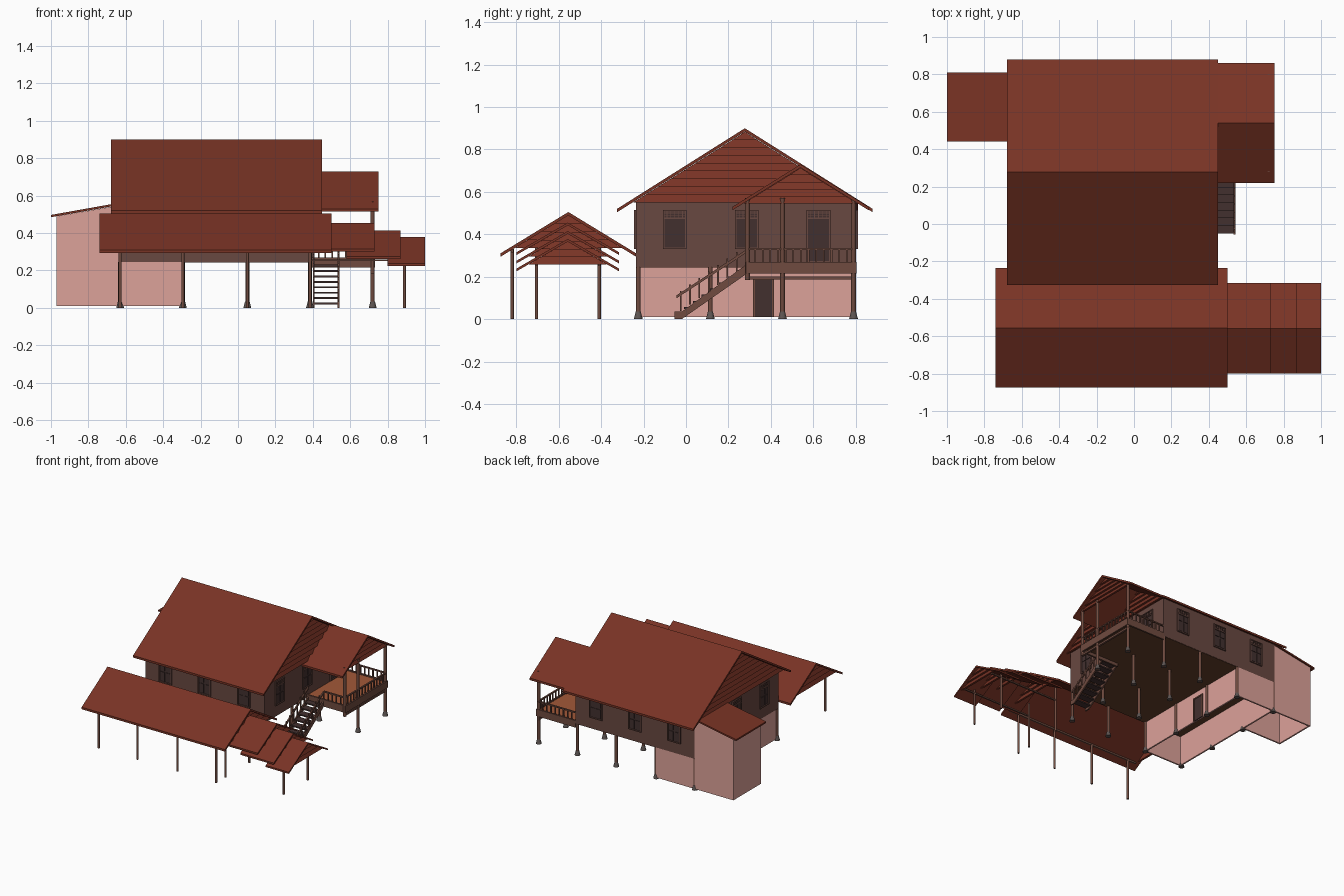
import bpy, bmesh, math
from mathutils import Matrix, Vector

if "Cube" in bpy.data.objects:
    bpy.data.objects.remove(bpy.data.objects["Cube"])


def mat(name, r, g, b):
    m = bpy.data.materials.new(name)
    m.diffuse_color = (r, g, b, 1)
    m.use_nodes = True
    m.node_tree.nodes["Principled BSDF"].inputs["Base Color"].default_value = m.diffuse_color
    return m


ROOF = mat("roof_red", .19, .033, .018)
WALL = mat("brown_wall", .14, .065, .052)
PINK = mat("pink_plaster", .72, .36, .32)
WOOD = mat("timber", .16, .07, .05)
DARK = mat("dark_joinery", .055, .03, .028)
DECK = mat("deck_orange", .36, .10, .04)
UNDER = mat("floor_brown", .13, .05, .025)
STONE = mat("footing_grey", .11, .09, .085)


def finish(bm, name, m):
    bmesh.ops.recalc_face_normals(bm, faces=bm.faces)
    me = bpy.data.meshes.new(name)
    bm.to_mesh(me)
    bm.free()
    me.materials.append(m)
    ob = bpy.data.objects.new(name, me)
    bpy.context.collection.objects.link(ob)
    return ob


def boxes(name, m, items, M=Matrix()):
    """Each item is (x0, x1, y0, y1, z0, z1)."""
    bm = bmesh.new()
    for x0, x1, y0, y1, z0, z1 in items:
        T = Matrix.Translation(((x0 + x1) / 2, (y0 + y1) / 2, (z0 + z1) / 2))
        S = Matrix.Diagonal((x1 - x0, y1 - y0, z1 - z0, 1))
        bmesh.ops.create_cube(bm, size=1, matrix=M @ T @ S)
    return finish(bm, name, m)


def prism(name, m, pts, a, b, axis="x"):
    """Extrude a profile: (y, z) along x, or (x, z) along y."""
    bm = bmesh.new()
    put = (lambda p, t: (t, p[0], p[1])) if axis == "x" else (lambda p, t: (p[0], t, p[1]))
    f = bm.faces.new([bm.verts.new(put(p, a)) for p in pts])
    ext = bmesh.ops.extrude_face_region(bm, geom=[f])
    d = Vector(put((0, 0), b - a))
    bmesh.ops.translate(bm, vec=d, verts=[v for v in ext["geom"] if isinstance(v, bmesh.types.BMVert)])
    return finish(bm, name, m)


def gable_roof(name, x0, x1, y0, y1, ridge, eave, t=.016):
    c = (y0 + y1) / 2
    prism(name, ROOF, [(c, ridge), (y0, eave), (y0, eave - t), (c, ridge - t), (y1, eave - t), (y1, eave)], x0, x1)


def lap_gable(name, x, side, yc, z0, ridge, slope, n):
    """Overlapping horizontal boards filling a gable end; side is +1 or -1."""
    bm = bmesh.new()
    h = (ridge - z0) / n
    for i in range(n):
        za, zb = z0 + i * h, z0 + (i + 1) * h
        wa, wb = (ridge - za) / slope, max((ridge - zb) / slope, .002)
        out, mid = x + side * .016, x
        v = [bm.verts.new(p) for p in ((out, yc - wa, za), (out, yc + wa, za), (mid, yc + wb, zb),
                                       (mid, yc - wb, zb), (mid, yc - wa, za), (mid, yc + wa, za))]
        for f in ((0, 1, 2, 3), (0, 4, 5, 1), (4, 3, 2, 5), (0, 3, 4), (1, 5, 2)):
            bm.faces.new([v[k] for k in f])
    finish(bm, name, ROOF)


def posts(name, spots, r=.011, footing=True):
    """Each spot is (x, y, z0, z1)."""
    bm, fm = bmesh.new(), bmesh.new()
    for x, y, a, b in spots:
        bmesh.ops.create_cone(bm, cap_ends=True, segments=12, radius1=r, radius2=r, depth=b - a,
                              matrix=Matrix.Translation((x, y, (a + b) / 2)))
        if footing:
            bmesh.ops.create_cone(fm, cap_ends=True, segments=12, radius1=.021, radius2=.012, depth=.035,
                                  matrix=Matrix.Translation((x, y, .0175)))
    finish(bm, name, WOOD)
    if footing:
        finish(fm, name + "_footings", STONE)
    else:
        fm.free()


# Main roof and its lapped gable ends
gable_roof("main_roof", -.68, .45, -.325, .88, .90, .52)
for s, x in ((1, .41), (-1, -.655)):
    lap_gable("main_gable", x, s, .2775, .55, .882, .63, 9)

# Porch roof
gable_roof("porch_roof", .40, .75, .22, .86, .73, .53)
lap_gable("porch_gable", .715, 1, .54, .545, .712, .62, 5)

# Upper storey walls and floor
X0, X1, Y0, Y1, ZF = -.635, .395, -.235, .80, .245
T = .012
boxes("upper_walls", WALL, [(X0, X1, Y0, Y0 + T, ZF, .56), (X0, X1, Y1 - T, Y1, ZF, .56),
                            (X0, X0 + T, Y0, Y1, ZF, .56), (X1 - T, X1, Y0, Y1, ZF, .56)])
boxes("upper_floor", UNDER, [(X0 + .002, X1 - .002, Y0 + .002, Y1 - .002, ZF - .002, ZF + .015)])

# Ground floor room and the tall annex, open underneath
boxes("ground_room_walls", PINK, [(-.295 - T, -.295, Y0, Y1, .01, ZF), (-.63, -.63 + T, Y0, Y1, .01, ZF),
                                  (-.63, -.295, Y0, Y0 + T, .01, ZF), (-.63, -.295, Y1 - T, Y1, .01, ZF)])
annex = [(-.97, .01), (-.635, .01), (-.635, .548), (-.97, .49)]
for y in (.46, Y1 - T):
    prism("annex_wall", PINK, annex, y, y + T, "y")
boxes("annex_end_wall", PINK, [(-.97, -.97 + T, .46, Y1, .01, .49)])
prism("annex_roof", ROOF, [(-1, .497), (-.635, .562), (-.635, .55), (-1, .485)], .44, .81, "y")
boxes("ground_door", DARK, [(-.3, -.289, .325, .405, .01, .185)])
boxes("ground_door_frame", WOOD, [(-.3, -.285, .315, .325, .01, .195), (-.3, -.285, .405, .415, .01, .195),
                                  (-.3, -.285, .315, .415, .185, .195)])

# House posts on a grid
GX, GY = (-.63, -.295, .05, .385), (-.225, .115, .455, .79)
posts("house_posts", [(x, y, 0, ZF) for x in GX for y in GY])
posts("porch_posts", [(.72, y, 0, .57) for y in (.455, .79)])
posts("porch_hung_post", [(.72, .29, .185, .57)], footing=False)


def opening(name, px, py, ang, w, z0, z1):
    """Window or door: frame, lattice transom, louvres and two shutters; local -y points outwards."""
    M = Matrix.Translation((px, py, 0)) @ Matrix.Rotation(ang, 4, "Z")
    h, zt = w / 2, z1 - .035
    boxes(name + "_panel", DARK, [(-h, h, -.003, .004, z0, z1)], M)
    f = .007
    frame = [(-h, -h + f, -.01, .002, z0, z1), (h - f, h, -.01, .002, z0, z1),
             (-h, h, -.01, .002, z0, z0 + f), (-h, h, -.01, .002, z1 - f, z1), (-h, h, -.01, .002, zt - f, zt)]
    n = 6
    frame += [(-h + w * i / n - .0015, -h + w * i / n + .0015, -.006, 0, zt, z1) for i in range(1, n)]
    frame += [(-h, h, -.006, 0, zt + d, zt + d + .003) for d in (.009, .019)]
    boxes(name + "_frame", WALL, frame, M)
    leaves = []
    for s in (-1, 1):
        a, b = sorted((s * .002, s * (h - f)))
        for za, zb in ((z0 + f, z0 + (zt - z0) * .55), (z0 + (zt - z0) * .6, zt - f - .003)):
            leaves.append((a + .004, b - .004, -.007, 0, za + .004, zb))
    boxes(name + "_shutters", DARK, leaves, M)


# Windows in every bay, door onto the porch
for x in (-.46, -.122, .218):
    opening("front_window", x, Y0, 0, .11, .33, .515)
    opening("back_window", x, Y1, math.pi, .11, .33, .515)
for y in (-.053, .287):
    opening("right_window", X1, y, math.pi / 2, .11, .33, .515)
    opening("left_window", X0, y, -math.pi / 2, .11, .33, .515)
opening("porch_door", X1, .625, math.pi / 2, .115, .268, .515)

# Porch deck, edge beams and railing
boxes("porch_deck", DECK, [(.395, .725, .29, .795, .25, .262)])
boxes("porch_underside", UNDER, [(.395, .725, .29, .795, .24, .25)])
boxes("porch_edge_beams", WOOD, [(.72, .733, .285, .803, .215, .27), (.395, .733, .79, .803, .215, .27),
                                 (.395, .733, .283, .296, .215, .27), (.71, .725, .285, .80, .187, .202)])
rail = [(.715, .727, .29, .795, .326, .335), (.395, .725, .789, .801, .326, .335),
        (.54, .725, .284, .296, .326, .335)]
rail += [(.717, .725, .29 + .036 * i - .004, .29 + .036 * i + .004, .26, .33) for i in range(1, 14)]
rail += [(.395 + .036 * i - .004, .395 + .036 * i + .004, .791, .799, .26, .33) for i in range(1, 9)]
rail += [(.54 + .036 * i - .004, .54 + .036 * i + .004, .286, .294, .26, .33) for i in range(0, 5)]
boxes("porch_railing", WOOD, rail)

# Staircase with stringers and sloping handrails
N = 8
zs = lambda y: .02 + (y + .05) * .70
boxes("stair_treads", DARK, [(.405, .54, -.05 + .041 * i, .005 + .041 * i, .018 + .029 * i, .028 + .029 * i)
                             for i in range(N)])
for x in (.40, .532):
    prism("stair_stringer", WOOD, [(-.055, 0), (-.02, 0), (.288, .215), (.288, .26), (-.02, .035), (-.055, .035)],
          x, x + .01)
    prism("stair_handrail", WOOD, [(-.045, .098), (.288, .315), (.288, .33), (-.045, .112)], x, x + .01)
    boxes("stair_balusters", WOOD, [(x + .001, x + .009, y - .004, y + .004, zs(y), zs(y) + .095)
                                    for y in [-.025 + .044 * i for i in range(7)]])

# Carport: large roof plus three stepped roofs
gable_roof("carport_roof", -.74, .50, -.875, -.235, .505, .31)
lap_gable("carport_gable", .475, 1, -.555, .335, .489, .61, 4)
lap_gable("carport_gable", -.715, -1, -.555, .335, .489, .61, 4)
for x0, x1, r in ((.40, .73, .455), (.58, .87, .415), (.80, 1.0, .378)):
    gable_roof("stepped_roof", x0, x1, -.80, -.315, r, r - .14, .013)
    lap_gable("stepped_gable", x1 - .025, 1, -.5575, r - .12, r - .013, .58, 3)
posts("carport_posts", [(x, -.82, 0, .33) for x in GX] + [(.385, y, 0, .36) for y in (-.705, -.41)] +
      [(.89, y, 0, .285) for y in (-.705, -.41)], .008, False)
boxes("carport_beams", WOOD, [(-.70, .47, -.826, -.814, .315, .328),
                              (.385, .98, -.711, -.699, .25, .26), (.385, .98, -.416, -.404, .25, .26)])
